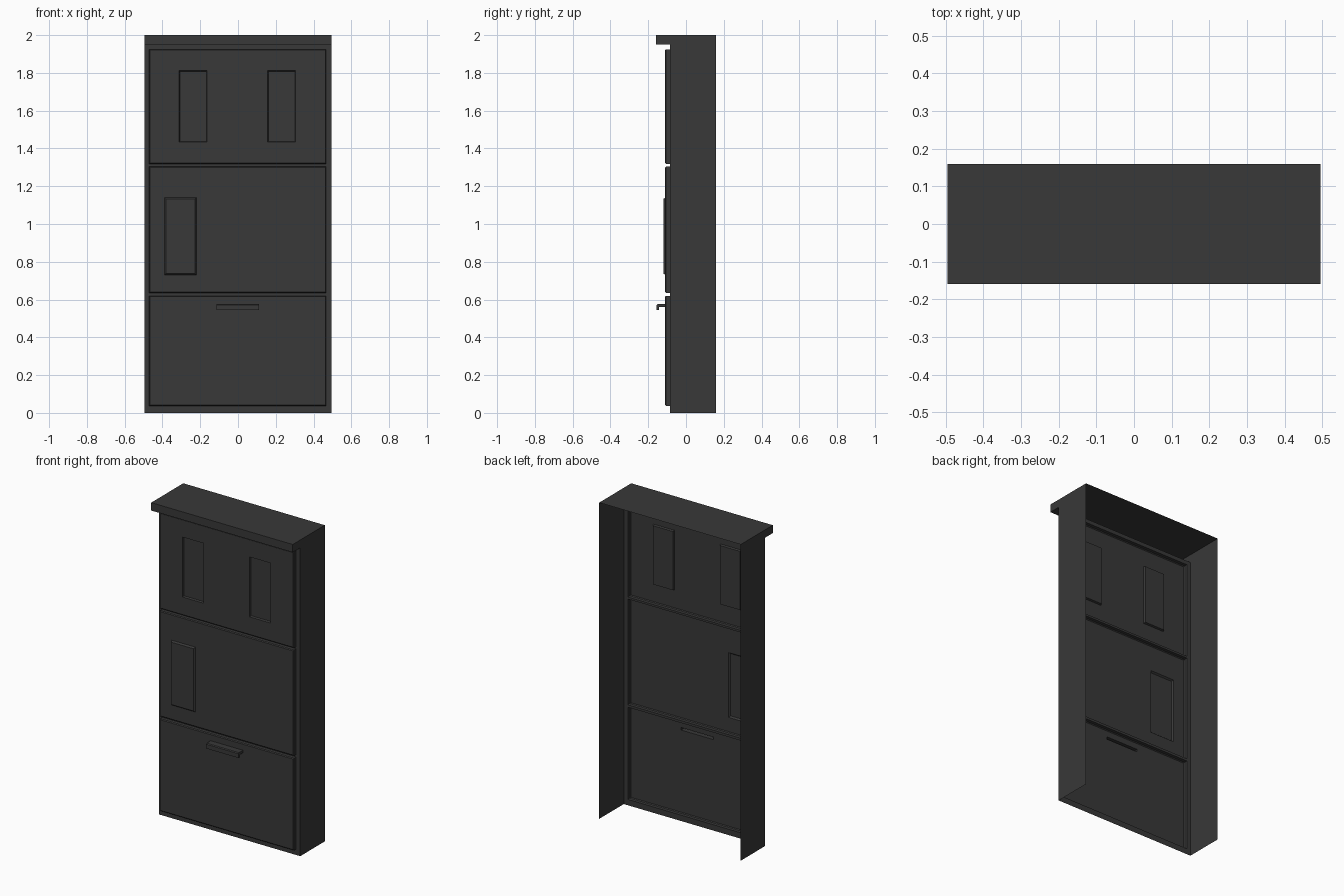
import bpy, bmesh

if "Cube" in bpy.data.objects:
    bpy.data.objects.remove(bpy.data.objects["Cube"])

MAT = bpy.data.materials.new("dark_grey")
MAT.diffuse_color = (0.04, 0.04, 0.04, 1)
MAT.use_nodes = True
MAT.node_tree.nodes["Principled BSDF"].inputs["Base Color"].default_value = MAT.diffuse_color
W = 0.495
FRONT, PANEL, BACK = -0.085, -0.11, 0.16


def finish(bm, name):
    bmesh.ops.remove_doubles(bm, verts=bm.verts, dist=1e-5)
    me = bpy.data.meshes.new(name)
    bm.to_mesh(me)
    bm.free()
    me.materials.append(MAT)
    ob = bpy.data.objects.new(name, me)
    bpy.context.collection.objects.link(ob)
    return ob


def face(bm, pts):
    return bm.faces.new([bm.verts.new(p) for p in pts])


def corners(r, y):
    x0, x1, z0, z1 = r
    return [(x0, y, z0), (x1, y, z0), (x1, y, z1), (x0, y, z1)]


def inset(r, d):
    return (r[0] + d, r[1] - d, r[2] + d, r[3] - d)


def sheet(bm, r, y, holes=()):
    """Front-facing rectangle with rectangular openings."""
    xs = sorted({r[0], r[1], *[v for h in holes for v in h[:2]]})
    zs = sorted({r[2], r[3], *[v for h in holes for v in h[2:]]})
    for x0, x1 in zip(xs, xs[1:]):
        for z0, z1 in zip(zs, zs[1:]):
            cx, cz = (x0 + x1) / 2, (z0 + z1) / 2
            if not any(h[0] < cx < h[1] and h[2] < cz < h[3] for h in holes):
                face(bm, corners((x0, x1, z0, z1), y))


def step(bm, ra, ya, rb, yb):
    """Four walls joining an outer rectangle to an inner one."""
    a, b = corners(ra, ya), corners(rb, yb)
    for i in range(4):
        j = (i + 1) % 4
        face(bm, [a[i], a[j], b[j], b[i]])


def panel(name, r, details=(), openings=()):
    """Hollow raised panel; details are (rect, depth, slope) pressings."""
    bm = bmesh.new()
    top = inset(r, 0.005)
    step(bm, r, FRONT, r, PANEL + 0.005)
    step(bm, r, PANEL + 0.005, top, PANEL)
    sheet(bm, top, PANEL, [d[0] for d in details] + list(openings))
    for rect, depth, slope in details:
        inner = inset(rect, slope)
        step(bm, rect, PANEL, inner, PANEL + depth)
        sheet(bm, inner, PANEL + depth)
    finish(bm, name)


# Panel outlines
upper = (-0.47, 0.467, 1.317, 1.925)
middle = (-0.47, 0.467, 0.635, 1.304)
lower = (-0.47, 0.467, 0.037, 0.62)
slot = (-0.115, 0.112, 0.561, 0.577)

# Cabinet shell: open back and bottom, overhanging top
bm = bmesh.new()
prof = [(BACK, 2.0), (-0.16, 2.0), (-0.16, 1.95), (FRONT, 1.95)]
for (y0, z0), (y1, z1) in zip(prof, prof[1:]):
    face(bm, [(W, y0, z0), (-W, y0, z0), (-W, y1, z1), (W, y1, z1)])
side = [(BACK, 0)] + prof + [(FRONT, 0)]
face(bm, [(W, y, z) for y, z in side])
face(bm, [(-W, y, z) for y, z in reversed(side)])
sheet(bm, (-W, W, 0, 1.95), FRONT, [upper, middle, lower])
finish(bm, "cabinet_shell")

# Front panels
panel("upper_panel", upper, [((-0.312, -0.164, 1.433, 1.812), 0.012, 0.004),
                             ((0.157, 0.305, 1.433, 1.812), 0.012, 0.004)])
panel("middle_panel", middle, [((-0.39, -0.22, 0.73, 1.14), -0.01, 0.008)])
panel("lower_panel", lower, openings=[slot])

# Hooked drawer handle, open into the panel behind
bm = bmesh.new()
hook = [(PANEL, 0.577), (-0.15, 0.577), (-0.155, 0.572), (-0.155, 0.545),
        (-0.142, 0.545), (-0.142, 0.561), (PANEL, 0.561)]
x0, x1 = slot[:2]
for (y0, z0), (y1, z1) in zip(hook, hook[1:]):
    face(bm, [(x1, y0, z0), (x0, y0, z0), (x0, y1, z1), (x1, y1, z1)])
face(bm, [(x1, y, z) for y, z in hook])
face(bm, [(x0, y, z) for y, z in reversed(hook)])
finish(bm, "drawer_handle")
